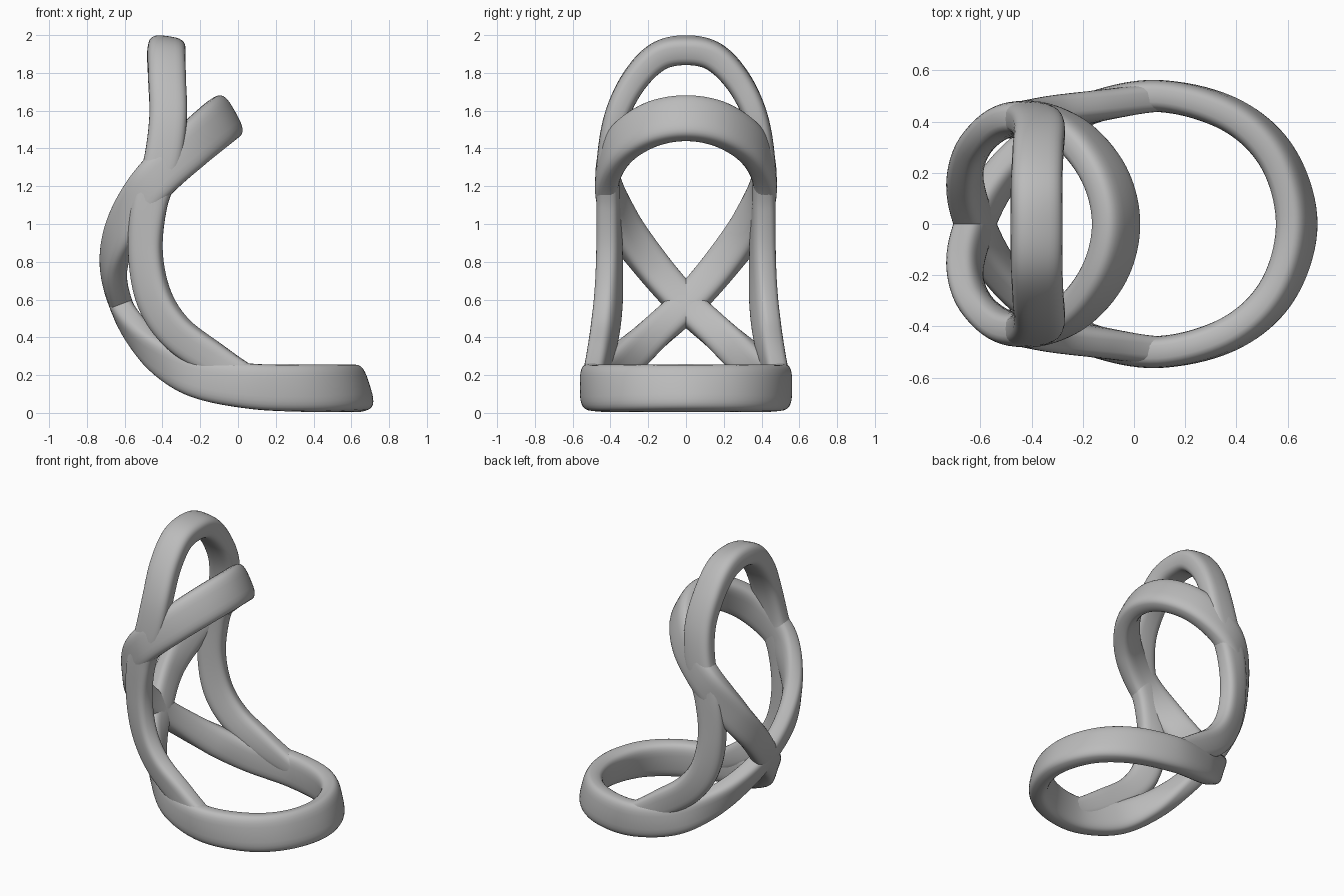
import bpy, bmesh
from math import cos, sin, pi, copysign
from mathutils import Vector

cube = bpy.data.objects.get("Cube")
if cube:
    bpy.data.objects.remove(cube)

grey = bpy.data.materials.new("plain grey")
grey.use_nodes = True
tone = (0.5, 0.5, 0.5, 1)
grey.diffuse_color = tone
grey.node_tree.nodes["Principled BSDF"].inputs["Base Color"].default_value = tone

SIDES, STEPS = 28, 10


def mirrored(key):
    """Flip a control point (position, outward normal, width, thickness) in y."""
    (x, y, z), (a, b, c), w, t = key
    return ((x, -y, z), (a, -b, c), w, t)


def spline(p, t):
    a, b, c, d = p
    return 0.5 * (2 * b + (c - a) * t + (2 * a - 5 * b + 4 * c - d) * t * t
                  + (3 * b - a - 3 * c + d) * t ** 3)


def sample(keys, closed):
    """Smooth the control points into a list of sweep stations."""
    n = len(keys)
    out = []
    for i in range(n if closed else n - 1):
        ids = [i - 1, i, i + 1, i + 2]
        ids = [j % n if closed else min(max(j, 0), n - 1) for j in ids]
        four = [keys[j] for j in ids]
        for s in range(STEPS):
            t = s / STEPS
            out.append([spline([Vector(k[0]) for k in four], t),
                        spline([Vector(k[1]) for k in four], t),
                        spline([k[2] for k in four], t),
                        spline([k[3] for k in four], t)])
    if not closed:
        k = keys[-1]
        out.append([Vector(k[0]), Vector(k[1]), k[2], k[3]])
    return out


def rounded(v):
    return copysign(abs(v) ** 0.62, v)


def sweep(name, keys, closed):
    """Sweep a rounded flat band along the control points."""
    st = sample(keys, closed)
    n = len(st)
    bm = bmesh.new()
    rings = []
    for i, (p, nrm, w, t) in enumerate(st):
        nxt = st[(i + 1) % n][0] if closed else st[min(i + 1, n - 1)][0]
        prv = st[i - 1][0] if closed else st[max(i - 1, 0)][0]
        tan = (nxt - prv).normalized()
        thin = (nrm - tan * nrm.dot(tan)).normalized()
        wide = tan.cross(thin)
        ring = []
        for k in range(SIDES):
            a = 2 * pi * k / SIDES
            ring.append(bm.verts.new(p + wide * rounded(cos(a)) * w / 2
                                     + thin * rounded(sin(a)) * t / 2))
        rings.append(ring)
    for i in range(n if closed else n - 1):
        r, q = rings[i], rings[(i + 1) % n]
        for k in range(SIDES):
            m = (k + 1) % SIDES
            bm.faces.new((r[k], r[m], q[m], q[k]))
    if not closed:
        bm.faces.new(rings[0])
        bm.faces.new(rings[-1])
    bmesh.ops.recalc_face_normals(bm, faces=bm.faces)
    me = bpy.data.meshes.new(name)
    bm.to_mesh(me)
    bm.free()
    me.materials.append(grey)
    ob = bpy.data.objects.new(name, me)
    bpy.context.collection.objects.link(ob)
    bpy.ops.object.select_all(action='DESELECT')
    ob.select_set(True)
    bpy.context.view_layer.objects.active = ob
    bpy.ops.object.shade_smooth_by_angle()


# Figure-eight band: base ring, rear crossing, upper ring
eight = [
    ((.635, 0, .13), (.95, 0, .3), .25, .13),
    ((.56, .26, .13), (.87, .45, .22), .25, .13),
    ((.37, .43, .13), (.5, .86, .1), .25, .13),
    ((.08, .5, .14), (0, 1, 0), .24, .125),
    ((-.2, .44, .185), (-.15, .98, -.05), .22, .125),
    ((-.39, .32, .285), (-.5, .8, -.25), .2, .125),
    ((-.53, .17, .42), (-.8, .4, -.4), .18, .125),
    ((-.62, 0, .575), (-.92, 0, -.38), .18, .125),
    ((-.66, -.18, .78), (-.93, -.3, -.1), .19, .125),
    ((-.6, -.33, .99), (-.65, -.75, 0), .21, .125),
    ((-.45, -.415, 1.22), (-.1, -1, 0), .23, .13),
    ((-.26, -.36, 1.4), (.4, -.85, .2), .24, .13),
    ((-.12, -.2, 1.52), (.75, -.5, .42), .25, .13),
]
top = ((-.07, 0, 1.56), (.87, 0, .48), .25, .13)
loop = eight + [top] + [mirrored(k) for k in reversed(eight[1:])]
sweep("figure_eight_band", loop, True)

# Tall arch standing on the two sides of the base ring
leg = [
    ((-.38, .15, 1.885), (.1, .4, .9), .2, .15),
    ((-.375, .28, 1.75), (.05, .8, .6), .2, .14),
    ((-.37, .37, 1.56), (0, .95, .25), .2, .13),
    ((-.4, .41, 1.33), (0, 1, .05), .2, .125),
    ((-.47, .41, 1.1), (-.1, 1, 0), .19, .125),
    ((-.49, .405, .85), (-.25, .95, 0), .18, .125),
    ((-.445, .41, .61), (-.35, .93, -.1), .19, .125),
    ((-.33, .43, .43), (-.3, .93, -.15), .19, .125),
    ((-.14, .46, .29), (-.15, .97, -.1), .18, .12),
    ((.06, .49, .18), (0, 1, 0), .14, .11),
    ((.22, .485, .14), (.2, .97, 0), .1, .09),
]
crown = ((-.38, 0, 1.92), (.15, 0, .99), .2, .15)
sweep("tall_arch", [mirrored(k) for k in reversed(leg)] + [crown] + leg, False)
